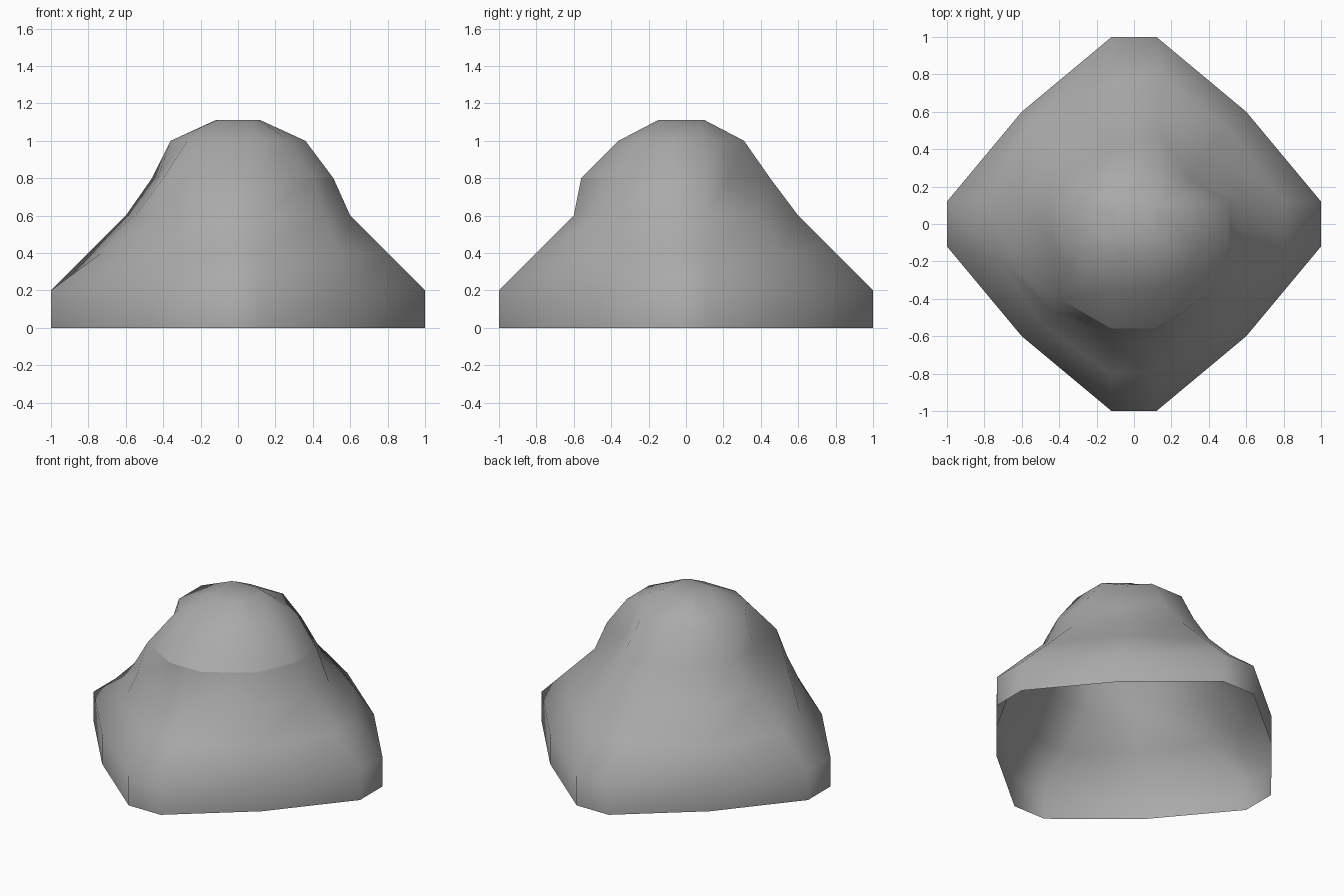
import bpy
import bmesh

if "Cube" in bpy.data.objects:
    bpy.data.objects.remove(bpy.data.objects["Cube"])

# Rock mound: stacked 12-sided rings, open underneath.
# Each level: z, half width of the flats, reach (S, E, N, W), corner points (SE, NE, NW, SW)
LEVELS = [
    (0.00, 0.12, (1.00, 1.00, 1.00, 1.00), ((.60, .60), (.60, .60), (.60, .60), (.60, .60))),
    (0.20, 0.12, (1.00, 1.00, 1.00, 1.00), ((.60, .60), (.60, .60), (.60, .60), (.60, .60))),
    (0.40, 0.12, (0.80, 0.80, 0.80, 0.80), ((.55, .55), (.51, .51), (.55, .55), (.50, .53))),
    (0.60, 0.12, (0.60, 0.60, 0.60, 0.60), ((.46, .46), (.39, .39), (.43, .43), (.43, .47))),
    (0.80, 0.12, (0.56, 0.51, 0.46, 0.46), ((.40, .37), (.31, .23), (.31, .29), (.40, .40))),
    (1.00, 0.12, (0.36, 0.36, 0.31, 0.36), ((.27, .27), (.23, .20), (.25, .22), (.27, .27))),
    (1.11, 0.07, (0.15, 0.12, 0.10, 0.12), ((.11, .12), (.11, .085), (.11, .085), (.11, .12))),
]

# Dents and bulges in the rock: (level, point) -> position
DENTS = {
    (2, 7): (-.14, .75), (3, 7): (-.14, .55), (4, 7): (-.12, .42),
    (2, 10): (-.73, -.18), (3, 10): (-.55, -.31), (4, 10): (-.43, -.11),
    (4, 6): (.16, .45),
}


def ring_points(level, w, reach, corners):
    s, e, n, wst = reach
    se, ne, nw, sw = corners
    points = [(-w, -s), (w, -s), (se[0], -se[1]),
              (e, -w), (e, w), (ne[0], ne[1]),
              (w, n), (-w, n), (-nw[0], nw[1]),
              (-wst, w), (-wst, -w), (-sw[0], -sw[1])]
    return [DENTS.get((level, i), p) for i, p in enumerate(points)]


bm = bmesh.new()
rings = [[bm.verts.new((x, y, lv[0])) for x, y in ring_points(k, *lv[1:])]
         for k, lv in enumerate(LEVELS)]

# Walls between rings, then the small flat summit
for low, high in zip(rings, rings[1:]):
    for i in range(12):
        j = (i + 1) % 12
        bm.faces.new((low[i], low[j], high[j], high[i]))
bm.faces.new(rings[-1])
bmesh.ops.recalc_face_normals(bm, faces=bm.faces)
for f in bm.faces:
    f.smooth = True

# Sharp ledge running round the front and right of the crown
crown = rings[4]
for i in (11, 0, 1, 2, 3):
    edge = bm.edges.get((crown[i], crown[(i + 1) % 12]))
    edge.smooth = False

mesh = bpy.data.meshes.new("rock_mound")
bm.to_mesh(mesh)
bm.free()
rock = bpy.data.objects.new("rock_mound", mesh)
bpy.context.collection.objects.link(rock)

# Dark grey stone
stone = bpy.data.materials.new("stone")
stone.diffuse_color = (0.4, 0.4, 0.4, 1)
stone.use_nodes = True
stone.node_tree.nodes["Principled BSDF"].inputs["Base Color"].default_value = stone.diffuse_color
mesh.materials.append(stone)
